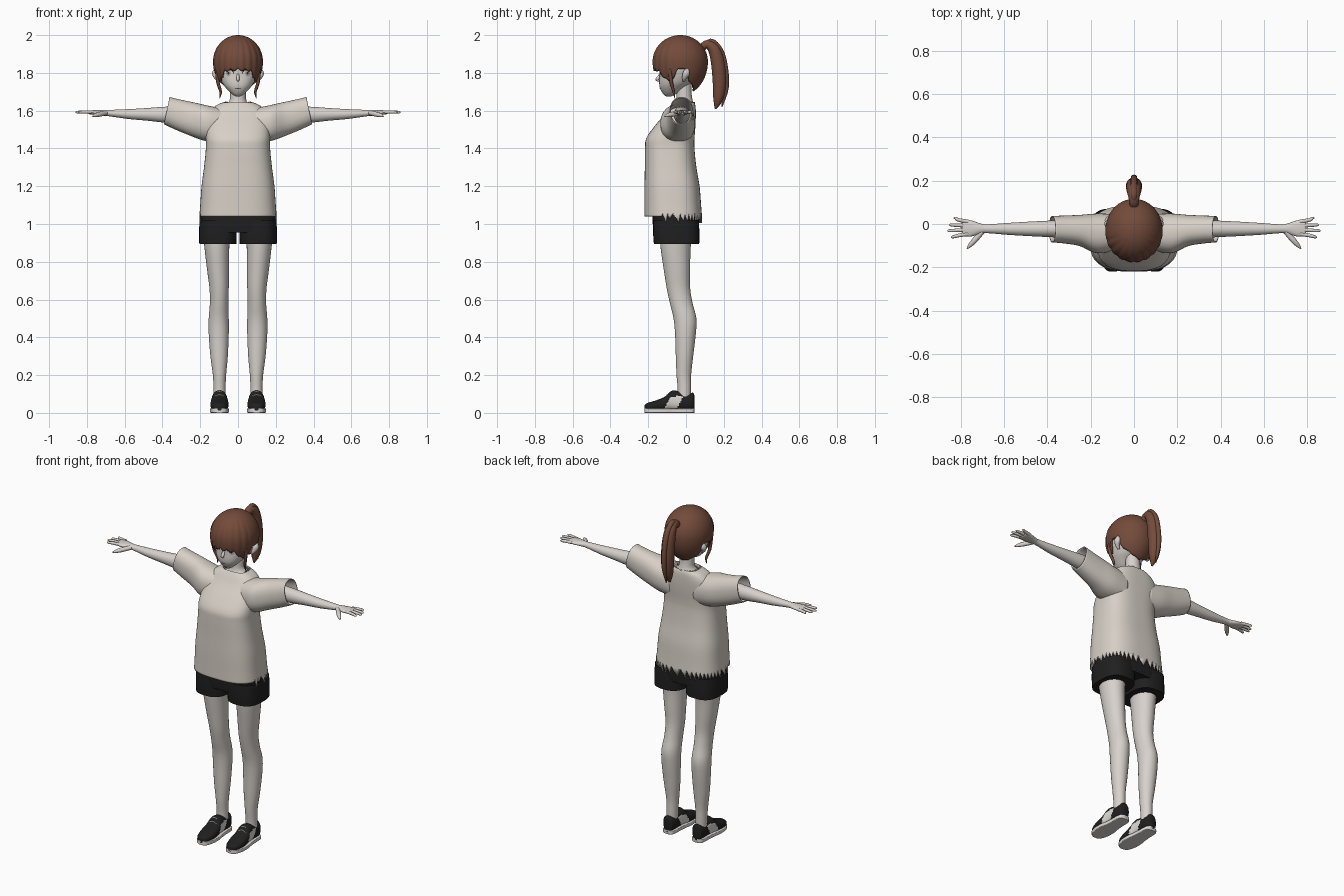
import bpy, bmesh, math
from mathutils import Vector
from mathutils.bvhtree import BVHTree

if "Cube" in bpy.data.objects:
    bpy.data.objects.remove(bpy.data.objects["Cube"])


def material(name, r, g, b):
    m = bpy.data.materials.new(name)
    m.use_nodes = True
    m.diffuse_color = (r, g, b, 1)
    m.node_tree.nodes["Principled BSDF"].inputs["Base Color"].default_value = (r, g, b, 1)
    return m


SKIN = material("pale skin", .68, .64, .60)
CLOTH = material("cream cloth", .68, .63, .57)
BLACK = material("black cloth", .014, .014, .015)
HAIR = material("brown hair", .17, .07, .043)
WHITE = material("off white", .72, .69, .66)
DARK = material("dark line", .03, .018, .015)
GREY = material("grey iris", .42, .41, .40)


def smooth(rows, k=5):
    """Catmull-Rom refinement of a list of number rows."""
    out = []
    for i in range(len(rows) - 1):
        a, b, c, d = (rows[min(max(j, 0), len(rows) - 1)] for j in range(i - 1, i + 3))
        for s in range(k):
            t = s / k
            out.append([q + .5 * t * (r - p + t * (2*p - 5*q + 4*r - s2 + t * (3*(q - r) + s2 - p)))
                        for p, q, r, s2 in zip(a, b, c, d)])
    return out + [list(rows[-1])]


def oval(u0, u1, v0, v1, n=32, p=2.0):
    """Superellipse points filling a box."""
    def f(w):
        return math.copysign(abs(w) ** (2 / p), w)
    return [((u0 + u1) / 2 + (u1 - u0) / 2 * f(math.cos(math.tau * i / n)),
             (v0 + v1) / 2 + (v1 - v0) / 2 * f(math.sin(math.tau * i / n))) for i in range(n)]


def finish(name, bm, mats, angle=50):
    bmesh.ops.recalc_face_normals(bm, faces=bm.faces)
    me = bpy.data.meshes.new(name)
    bm.to_mesh(me)
    bm.free()
    for m in mats:
        me.materials.append(m)
    me.shade_smooth()
    me.set_sharp_from_angle(angle=math.radians(angle))
    ob = bpy.data.objects.new(name, me)
    bpy.context.scene.collection.objects.link(ob)
    return ob


def loft(name, rings, *mats, start=True, end=True, rule=None):
    bm = bmesh.new()
    vs = [[bm.verts.new(p) for p in r] for r in rings]
    n = len(vs[0])
    for a, b in zip(vs, vs[1:]):
        for i in range(n):
            f = bm.faces.new((a[i], a[(i + 1) % n], b[(i + 1) % n], b[i]))
            if rule and rule(f.calc_center_median()):
                f.material_index = 1
    if start:
        bm.faces.new(vs[0])
    if end:
        bm.faces.new(vs[-1])
    return finish(name, bm, mats)


def upright(rows, cx=0, p=2.0, n=32, k=5):
    """Rings stacked in z from rows of z, half width, front y, back y, x offset."""
    return [[(x, y, r[0]) for x, y in oval(cx + r[4] - r[1], cx + r[4] + r[1], r[2], r[3], n, p)]
            for r in smooth([tuple(q) + (0,) * (5 - len(q)) for q in rows], k)]


def sideways(rows, sx, p=2.0, n=32, slant=0):
    """Rings along x from rows of x, front y, back y, low z, high z."""
    rows = smooth(rows)
    return [[(sx * (r[0] - slant * i / len(rows) * (z - (r[3] + r[4]) / 2)), y, z)
             for y, z in oval(r[1], r[2], r[3], r[4], n, p)] for i, r in enumerate(rows)]


def tube(name, rows, mat, n=12):
    """Round tube through rows of x, y, z, radius."""
    rows = smooth(rows, 4)
    pts = [Vector(r[:3]) for r in rows]
    rings = []
    for i, (p, r) in enumerate(zip(pts, rows)):
        q = (pts[min(i + 1, len(pts) - 1)] - pts[max(i - 1, 0)])
        side = q.cross(Vector((1, 0, 0)) if abs(q.normalized().x) < .7 else Vector((0, 0, 1))).normalized()
        up = q.cross(side).normalized()
        rings.append([p + max(r[3], .001) * (side * u + up * v) for u, v in oval(-1, 1, -1, 1, n)])
    return loft(name, rings, mat)


def thicken(ob, t):
    m = ob.modifiers.new("thickness", "SOLIDIFY")
    m.thickness = t


# Head, nose and neck
head = loft("head", upright([
    (1.675, .012, -.105, -.08), (1.69, .035, -.122, -.05), (1.72, .064, -.138, -.01),
    (1.75, .085, -.142, .03), (1.79, .1, -.14, .06), (1.83, .108, -.142, .075),
    (1.88, .11, -.146, .08), (1.94, .09, -.12, .06), (1.975, .03, -.07, .01)], p=2.3, n=40), SKIN)
tube("nose", [(0, -.134, 1.795, .005), (0, -.146, 1.775, .009), (0, -.153, 1.764, .008),
              (0, -.14, 1.757, .004)], SKIN)
loft("neck", upright([(1.56, .1, -.09, .05), (1.62, .07, -.065, .045), (1.65, .046, -.053, .036),
                      (1.69, .042, -.05, .03), (1.76, .042, -.05, .03)]), SKIN)

# Eyes and mouth as thin plates laid on the face
bm = bmesh.new()
bm.from_mesh(head.data)
face = BVHTree.FromBMesh(bm)
bm.free()


def plate(name, x, z, rx, rz, lift, mat):
    bm = bmesh.new()

    def on_face(px, pz):
        hit = face.ray_cast(Vector((px, -1, pz)), Vector((0, 1, 0)))[0]
        return bm.verts.new((px, (hit.y if hit else -.1) - lift, pz))
    mid = on_face(x, z)
    half, rim = ([on_face(u, v) for u, v in oval(x - s * rx, x + s * rx, z - s * rz, z + s * rz, 20)]
                 for s in (.5, 1))
    for i in range(20):
        j = (i + 1) % 20
        bm.faces.new((mid, half[i], half[j]))
        bm.faces.new((half[i], rim[i], rim[j], half[j]))
    bmesh.ops.recalc_face_normals(bm, faces=bm.faces)
    if mid.normal.y > 0 or sum(f.normal.y for f in bm.faces) > 0:
        bmesh.ops.reverse_faces(bm, faces=bm.faces)
    me = bpy.data.meshes.new(name)
    bm.to_mesh(me)
    bm.free()
    me.materials.append(mat)
    bpy.context.scene.collection.objects.link(bpy.data.objects.new(name, me))


plate("mouth", 0, 1.718, .016, .002, .002, DARK)

# Hair cap with an uneven lower edge and ridged fringe
EDGE = [(0, 1.825), (.6, 1.82), (.95, 1.77), (1.25, 1.765), (1.45, 1.82), (1.75, 1.82),
        (2.0, 1.75), (2.5, 1.715), (3.2, 1.70)]


def edge_height(a):
    for (a0, z0), (a1, z1) in zip(EDGE, EDGE[1:]):
        if a <= a1:
            return z0 + (z1 - z0) * (a - a0) / (a1 - a0)


rings = []
N, M = 144, 28
for j in range(M + 1):
    ring = []
    for i in range(N):
        a = math.tau * i / N - math.pi
        front = max(0, min(1, (1.5 - abs(a)) * 3))
        ridge = abs(math.sin(a * 10))
        low = edge_height(abs(a)) - front * .014 * ridge
        phi = .03 + (math.acos((low - 1.86) / .18) - .03) * j / M
        c = math.cos(phi)
        s = math.sin(phi) * (1 + .03 * front * (ridge - .5) * min(1, phi))
        ring.append((.132 * s * math.sin(a), -.03 - .146 * s * math.cos(a),
                     1.86 + c * (.14 if c > 0 else .18)))
    rings.append(ring)
thicken(loft("hair", rings, HAIR, end=False), .012)

# Ponytail with a thinner outer strand
tube("ponytail", [(0, .06, 1.9, .018), (0, .105, 1.95, .022), (0, .148, 1.925, .032), (0, .17, 1.85, .037),
                  (0, .178, 1.74, .036), (0, .17, 1.66, .026), (0, .155, 1.61, .004)], HAIR, 20)
tube("ponytail_strand", [(0, .08, 1.92, .012), (0, .13, 1.968, .014), (0, .18, 1.92, .016), (0, .207, 1.83, .015),
                         (0, .212, 1.72, .014), (0, .19, 1.62, .003)], HAIR)

# Shirt body with torn hem and collar
body = upright([(1.04, .205, -.22, .085), (1.1, .2, -.22, .08), (1.2, .193, -.22, .072),
                (1.3, .18, -.218, .055), (1.4, .17, -.217, .045), (1.455, .17, -.21, .045),
                (1.52, .168, -.165, .05), (1.58, .158, -.115, .052), (1.625, .12, -.085, .05),
                (1.648, .068, -.066, .042)], p=2.8, n=128, k=4)
body[0] = [(x, y, 1.04 if y < -.13 else (1.055, 1.03, 1.005)[i % 3]) for i, (x, y, z) in enumerate(body[0])]
body[-1] = [(x, y, z - (.012 if y < -.03 else 0) - (0, .012, .024, .012)[i % 4])
            for i, (x, y, z) in enumerate(body[-1])]
thicken(loft("shirt_body", body, CLOTH, start=False, end=False), .005)

# Shorts waist
loft("shorts_waist", upright([(.955, .203, -.172, .068), (1.0, .203, -.176, .07), (1.06, .198, -.175, .066),
                              (1.15, .17, -.16, .05)], p=2.8, n=48), BLACK)

SHOE = [(-.22, .012, .04), (-.205, .034, .052), (-.16, .047, .066), (-.11, .047, .087), (-.075, .041, .117),
        (-.03, .037, .113), (.01, .036, .1), (.036, .03, .107), (.045, .012, .09)]


def shoe_part(x, grow, bottom, top, p):
    return [[(u, y, v) for u, v in oval(x - w - grow, x + w + grow, bottom, top or h, 40, p)]
            for y, w, h in smooth(SHOE, 6)]


for sx, side in ((1, "left"), (-1, "right")):
    # Face and hair details
    plate(side + "_lash", sx * .053, 1.803, .031, .019, .002, DARK)
    plate(side + "_eye", sx * .053, 1.797, .027, .019, .0035, WHITE)
    plate(side + "_iris", sx * .051, 1.798, .013, .017, .005, GREY)
    plate(side + "_pupil", sx * .051, 1.799, .005, .007, .0065, DARK)
    tube(side + "_ear", [(sx * .1, -.012, 1.755, .006), (sx * .113, -.008, 1.775, .013),
                         (sx * .119, .002, 1.80, .018), (sx * .112, .006, 1.83, .006)], SKIN)
    tube(side + "_side_lock", [(sx * .112, -.085, 1.82, .01), (sx * .106, -.078, 1.75, .009),
                               (sx * .092, -.065, 1.7, .007), (sx * .097, -.06, 1.665, .001)], HAIR)

    # Sleeve
    sleeve = sideways([(.08, -.12, .045, 1.43, 1.61), (.17, -.135, .048, 1.44, 1.628),
                       (.25, -.102, .042, 1.47, 1.645), (.32, -.09, .039, 1.5, 1.659),
                       (.377, -.085, .037, 1.528, 1.672)], sx, 2.3, 40, .22)
    thicken(loft(side + "_sleeve", sleeve, CLOTH, start=False, end=False), .005)

    # Arm and hand
    loft(side + "_arm", sideways([
        (.28, -.065, .02, 1.53, 1.625), (.4, -.06, .015, 1.538, 1.62), (.48, -.056, .011, 1.547, 1.614),
        (.58, -.05, .005, 1.556, 1.608), (.68, -.042, -.002, 1.57, 1.604), (.71, -.045, .003, 1.573, 1.604),
        (.75, -.057, .016, 1.577, 1.603), (.785, -.056, .018, 1.581, 1.601),
        (.793, -.045, .01, 1.586, 1.598)], sx), SKIN)
    for finger, y, tip, fan in (("little", .011, .832, .016), ("ring", -.008, .853, .004),
                                ("middle", -.027, .86, -.004), ("index", -.046, .845, -.014)):
        tube(f"{side}_{finger}_finger", [(sx * .765, y, 1.592, .009), (sx * .81, y + fan / 2, 1.593, .0085),
             (sx * (tip - .008), y + fan, 1.592, .0065), (sx * tip, y + fan, 1.591, .002)], SKIN)
    tube(side + "_thumb", [(sx * .7, -.035, 1.588, .012), (sx * .735, -.075, 1.58, .013),
                           (sx * .758, -.1, 1.574, .009), (sx * .77, -.114, 1.57, .003)], SKIN)

    # Shorts leg and bare leg
    loft(side + "_shorts_leg", upright([(.893, .098, -.17, .07), (.95, .099, -.174, .071),
                                        (1.02, .097, -.174, .068)], sx * .107, 2.7), BLACK)
    leg = [(.08, .032, -.045, .025, .098), (.13, .032, -.044, .026, .098), (.2, .035, -.05, .027, .098),
           (.3, .046, -.054, .038, .1), (.42, .053, -.058, .052, .102), (.5, .053, -.066, .055, .102),
           (.58, .049, -.085, .035, .1), (.66, .051, -.102, .022, .1), (.76, .058, -.118, .022, .106),
           (.88, .066, -.135, .025, .112), (.98, .075, -.14, .04, .112)]
    loft(side + "_leg", upright([r[:4] + (sx * r[4],) for r in leg]), SKIN)

    # Shoe with a pale side panel, and sole
    loft(side + "_shoe", shoe_part(sx * .098, 0, .012, None, 2.4), BLACK, WHITE,
         rule=lambda c: -.1 < c.y - (c.z - .05) * .6 < -.035 and c.z < .088)
    loft(side + "_shoe_sole", shoe_part(sx * .098, .003, 0, .024, 8), WHITE)
    for k in range(2):
        y, z = -.1 + .018 * k, .096 + .016 * k
        tube(f"{side}_shoe_lace_{k + 1}", [(sx * .098 - .022, y, z - .008, .003), (sx * .098, y, z, .003),
                                           (sx * .098 + .022, y, z - .008, .003)], WHITE, 8)
